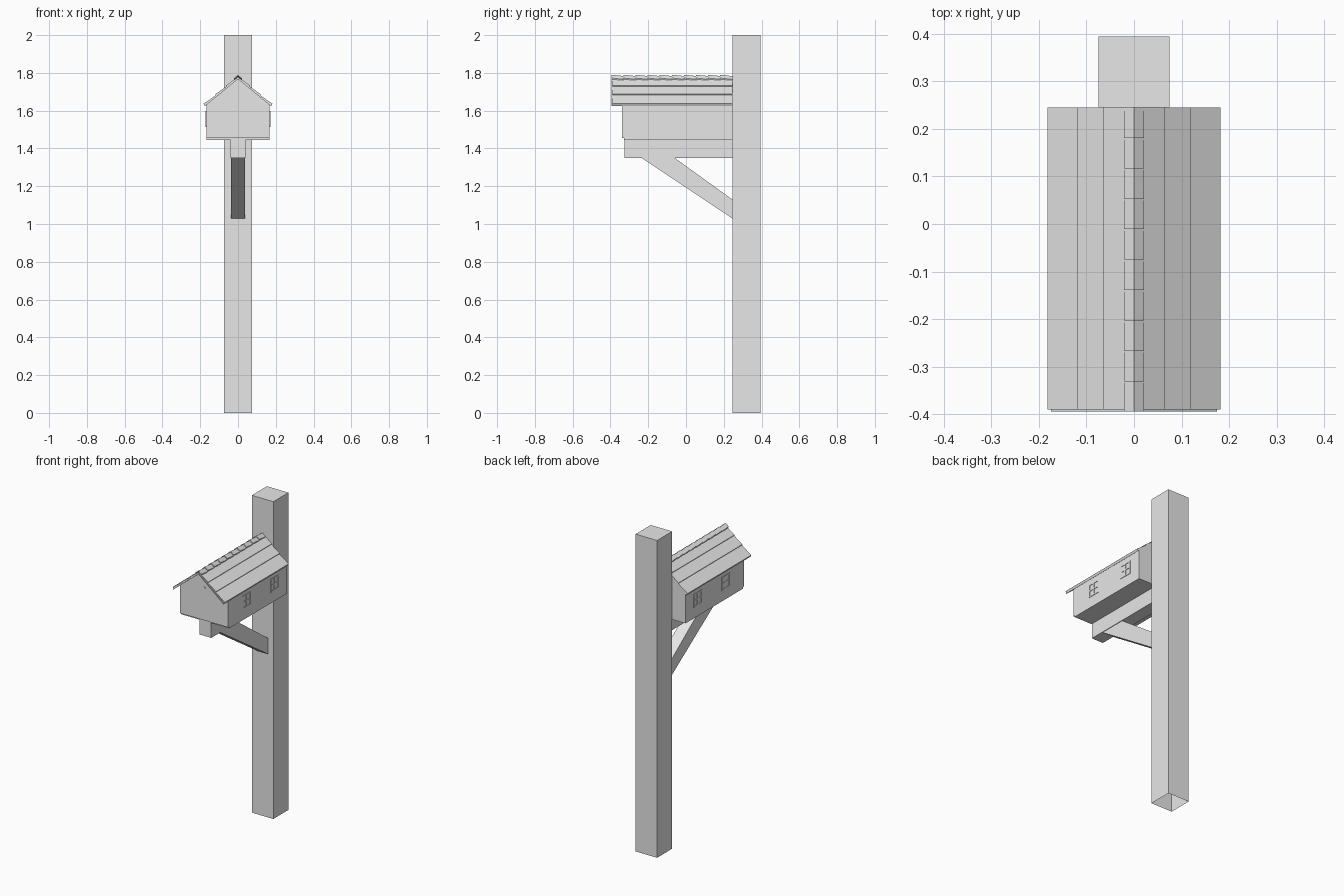
import bpy, bmesh, math
from mathutils import Vector

if "Cube" in bpy.data.objects:
    bpy.data.objects.remove(bpy.data.objects["Cube"])

grey = bpy.data.materials.new("plain_grey")
grey.diffuse_color = (0.8, 0.8, 0.8, 1)
grey.use_nodes = True
grey.node_tree.nodes["Principled BSDF"].inputs["Base Color"].default_value = grey.diffuse_color


def finish(name, bm):
    bmesh.ops.recalc_face_normals(bm, faces=bm.faces)
    me = bpy.data.meshes.new(name)
    bm.to_mesh(me)
    bm.free()
    me.materials.append(grey)
    ob = bpy.data.objects.new(name, me)
    bpy.context.collection.objects.link(ob)
    return ob


def add_prism(bm, a, b):
    """Join two matching outlines into a closed solid."""
    va = [bm.verts.new(p) for p in a]
    vb = [bm.verts.new(p) for p in b]
    bm.faces.new(va)
    bm.faces.new(vb[::-1])
    n = len(a)
    for i in range(n):
        bm.faces.new((va[i], vb[i], vb[(i + 1) % n], va[(i + 1) % n]))


def add_box(bm, x0, x1, y0, y1, z0, z1):
    ring = [(x0, y0), (x1, y0), (x1, y1), (x0, y1)]
    add_prism(bm, [(x, y, z0) for x, y in ring], [(x, y, z1) for x, y in ring])


def along_y(bm, profile, y0, y1):
    add_prism(bm, [(x, y0, z) for x, z in profile], [(x, y1, z) for x, z in profile])


SLOPE = 0.82
BACK = 0.245

# Tall post, open underneath
bm = bmesh.new()
add_box(bm, -0.075, 0.075, BACK, 0.395, 0, 2)
bm.normal_update()
bottom = [f for f in bm.faces if f.calc_center_median().z < 0.001]
finish_post = finish("post", bm)
bm = bmesh.new()
bm.from_mesh(finish_post.data)
bmesh.ops.delete(bm, geom=[f for f in bm.faces if f.calc_center_median().z < 0.001],
                 context='FACES_ONLY')
bm.to_mesh(finish_post.data)
bm.free()

# Support beam
bm = bmesh.new()
add_box(bm, -0.041, 0.041, -0.325, BACK, 1.35, 1.445)
finish("support_beam", bm)

# Diagonal brace
bm = bmesh.new()
side = [(-0.235, 1.35), (-0.06, 1.35), (BACK, 1.13), (BACK, 1.03)]
add_prism(bm, [(-0.037, y, z) for y, z in side], [(0.037, y, z) for y, z in side])
finish("diagonal_brace", bm)


def gable(w, z0, top):
    return [(-w, z0), (w, z0), (w, top - SLOPE * w), (0, top), (-w, top - SLOPE * w)]


# House body and front panel
bm = bmesh.new()
along_y(bm, gable(0.168, 1.445, 1.768), -0.328, BACK)
finish("house_body", bm)
bm = bmesh.new()
along_y(bm, gable(0.168, 1.455, 1.768), -0.338, -0.328)
finish("front_panel", bm)

# Small round knob on the gable
bm = bmesh.new()
ring = [(0.009 * math.cos(i * math.pi / 6), 1.66 + 0.009 * math.sin(i * math.pi / 6))
        for i in range(12)]
along_y(bm, ring, -0.342, -0.338)
finish("front_knob", bm)

# Windows: thin frames with cross bars, two on each side
bm = bmesh.new()
h, t, cz = 0.038, 0.004, 1.555
for s in (-1, 1):
    for cy in (-0.155, 0.125):
        xs = sorted((s * 0.167, s * 0.171))
        for d in (-h, 0, h):
            add_box(bm, *xs, cy + d - t, cy + d + t, cz - h - t, cz + h + t)
            add_box(bm, *xs, cy - h - t, cy + h + t, cz + d - t, cz + d + t)
finish("window_frames", bm)

# Roof base, a bent sheet
bm = bmesh.new()
w = 0.175
along_y(bm, [(-w, 1.767 - SLOPE * w), (0, 1.767), (w, 1.767 - SLOPE * w),
             (w, 1.775 - SLOPE * w), (0, 1.775), (-w, 1.775 - SLOPE * w)], -0.395, BACK)
finish("roof_base", bm)

# Three overlapping roof boards on each slope
bm = bmesh.new()
for s in (-1, 1):
    for x0, x1 in ((0, 0.065), (0.06, 0.12), (0.115, 0.182)):
        along_y(bm, [(s * x0, 1.774 - SLOPE * x0), (s * x0, 1.778 - SLOPE * x0),
                     (s * x1, 1.786 - SLOPE * x1), (s * (x1 - 0.006), 1.774 - SLOPE * x1)],
                -0.39, BACK)
finish("roof_boards", bm)

# Ten overlapping ridge caps, each tipped up at its front end
bm = bmesh.new()
step = 0.064


def cap(y, top):
    low = top - SLOPE * 0.021
    return [(-0.021, y, low), (0, y, top), (0.021, y, low),
            (0.021, y, low - 0.006), (0, y, top - 0.006), (-0.021, y, low - 0.006)]


for i in range(10):
    y0 = -0.395 + i * step
    add_prism(bm, cap(y0, 1.79), cap(min(y0 + step + 0.004, BACK), 1.783))
finish("ridge_caps", bm)
